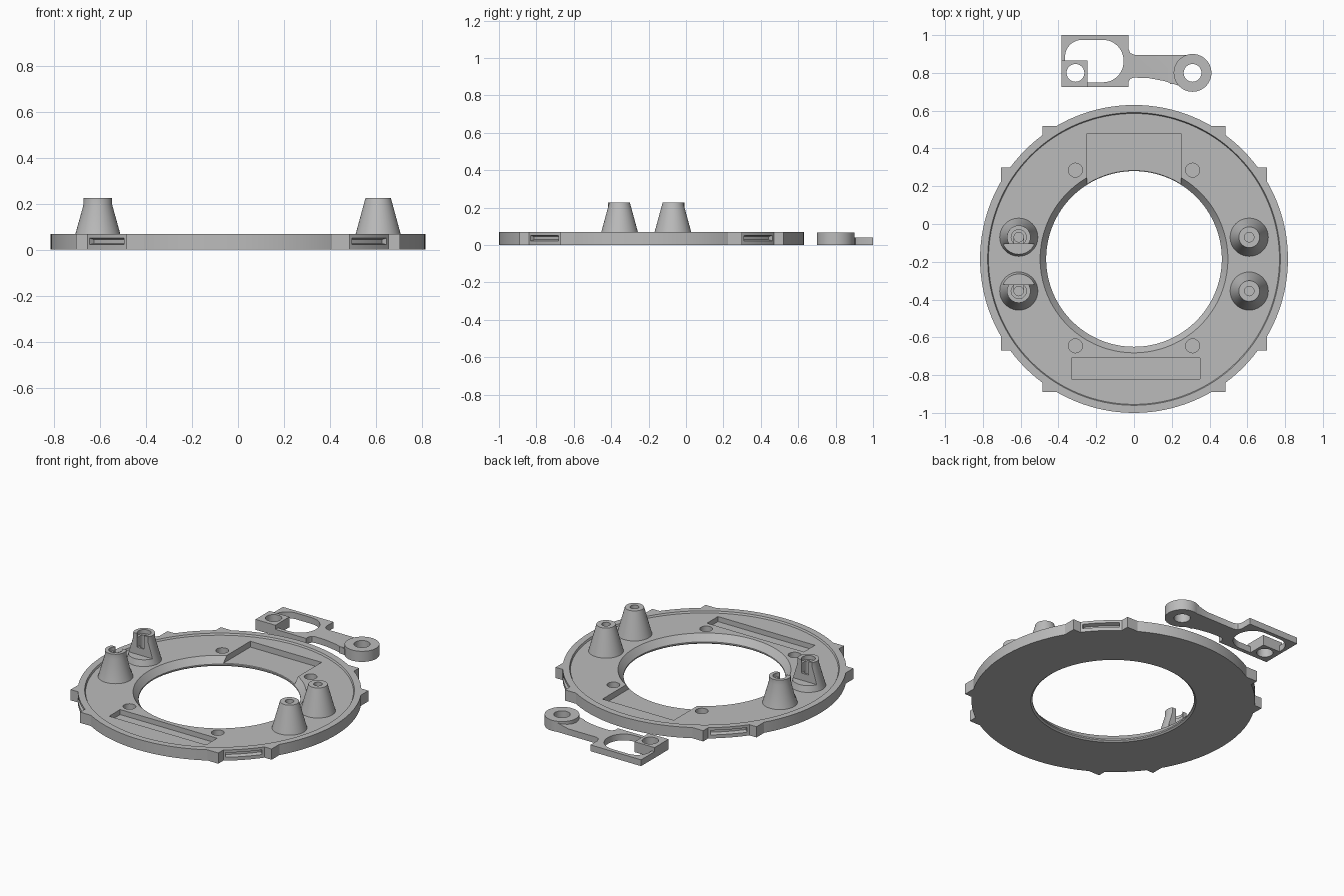
import bpy, bmesh
from math import cos, sin, pi, radians
from mathutils import Matrix

if "Cube" in bpy.data.objects:
    bpy.data.objects.remove(bpy.data.objects["Cube"], do_unlink=True)

grey = bpy.data.materials.new("plain grey")
grey.use_nodes = True
grey.diffuse_color = (0.5, 0.5, 0.5, 1)
grey.node_tree.nodes["Principled BSDF"].inputs["Base Color"].default_value = (0.5, 0.5, 0.5, 1)

CY = -0.185      # ring centre along y
TOP = 0.068      # rim height
DECK = 0.057     # recessed deck height


def finish(bm, name):
    bmesh.ops.recalc_face_normals(bm, faces=bm.faces)
    mesh = bpy.data.meshes.new(name)
    bm.to_mesh(mesh)
    bm.free()
    mesh.materials.append(grey)
    ob = bpy.data.objects.new(name, mesh)
    bpy.context.collection.objects.link(ob)
    return ob


def revolve(name, profile, centre, start=0, end=360, steps=128):
    """Sweep a closed (radius, z) profile about a vertical axis."""
    bm = bmesh.new()
    full = end - start == 360
    rings = []
    for i in range(steps if full else steps + 1):
        a = radians(start + (end - start) * i / steps)
        rings.append([bm.verts.new((centre[0] + r * cos(a), centre[1] + r * sin(a), z))
                      for r, z in profile])
    n = len(profile)
    for i in range(steps):
        p, q = rings[i], rings[(i + 1) % len(rings)]
        for j in range(n):
            k = (j + 1) % n
            bm.faces.new((p[j], q[j], q[k], p[k]))
    if not full:
        bm.faces.new(rings[0])
        bm.faces.new(rings[-1])
    return finish(bm, name)


def prism(name, points, z0, z1):
    bm = bmesh.new()
    face = bm.faces.new([bm.verts.new((x, y, z0)) for x, y in points])
    new = bmesh.ops.extrude_face_region(bm, geom=[face])["geom"]
    bmesh.ops.translate(bm, verts=[v for v in new if isinstance(v, bmesh.types.BMVert)],
                        vec=(0, 0, z1 - z0))
    return finish(bm, name)


def box(name, x0, x1, y0, y1, z0, z1):
    return prism(name, [(x0, y0), (x1, y0), (x1, y1), (x0, y1)], z0, z1)


def cone(name, x, y, r0, r1, z0, z1, sides=40):
    bm = bmesh.new()
    bmesh.ops.create_cone(bm, cap_ends=True, segments=sides, radius1=r0, radius2=r1,
                          depth=z1 - z0, matrix=Matrix.Translation((x, y, (z0 + z1) / 2)))
    return finish(bm, name)


def arc(x, y, r, start, end, steps=12):
    return [(x + r * cos(radians(start + (end - start) * i / steps)),
             y + r * sin(radians(start + (end - start) * i / steps))) for i in range(steps + 1)]


def combine(ob, others, operation="DIFFERENCE"):
    """Apply booleans one after another and discard the helpers."""
    for other in others:
        mod = ob.modifiers.new("cut", "BOOLEAN")
        mod.operation, mod.solver, mod.object = operation, "EXACT", other
        graph = bpy.context.evaluated_depsgraph_get()
        mesh = bpy.data.meshes.new_from_object(ob.evaluated_get(graph))
        ob.modifiers.clear()
        ob.data = mesh
        bpy.data.objects.remove(other, do_unlink=True)


def smooth(ob, angle=30):
    ob.data.polygons.foreach_set("use_smooth", [True] * len(ob.data.polygons))
    ob.data.set_sharp_from_angle(angle=radians(angle))


# Base ring with raised rim and sloping bore
ring = revolve("base_ring", [(0.475, 0), (0.815, 0), (0.815, TOP), (0.775, TOP), (0.77, DECK),
                             (0.497, DECK), (0.465, 0.016), (0.465, 0.008)], (0, CY))
cutters = [box("back_pocket", -0.25, 0.25, 0.1, 0.48, 0.02, 0.2),
           box("front_slot", -0.33, 0.35, -0.82, -0.71, 0.025, 0.2)]
for x in (-0.31, 0.31):
    for y in (-0.645, 0.285):
        cutters.append(cone("blind_hole", x, y, 0.037, 0.037, 0.015, 0.2, 32))
# Grip grooves on the four diagonals
groove = [(0.79, 0.028), (0.79, 0.044), (0.84, 0.058), (0.84, 0.016)]
for diagonal in (45, 135, 225, 315):
    cutters.append(revolve("grip_groove", groove, (0, CY), diagonal - 7.5, diagonal + 7.5, 12))
combine(ring, cutters)
smooth(ring)

# Square stop lugs at both ends of each groove
for sx, side in ((1, "left"), (-1, "right")):
    for sy, end in ((1, "back"), (-1, "front")):
        corner = [(0.40, 0.705), (0.485, 0.705), (0.485, 0.645)]
        for swap, kind in ((False, "inner"), (True, "outer")):
            pts = [(b, a) if swap else (a, b) for a, b in corner]
            prism(f"{end}_{side}_{kind}_lug", [(sx * a, CY + sy * b) for a, b in pts], 0, TOP)

# Tapered posts: plain on the left, notched hooks on the right
for y, inward, end in ((-0.07, -1, "back"), (-0.355, 1, "front")):
    post = cone(f"{end}_left_post", 0.61, y, 0.103, 0.055, 0.05, 0.226)
    combine(post, [cone("bore", 0.61, y, 0.025, 0.025, 0.1, 0.3)])
    smooth(post)

    x = -0.61
    hook = revolve(f"{end}_right_hook_post",
                   [(0.025, 0.05), (0.103, 0.05), (0.0625, 0.195), (0.0625, 0.226),
                    (0.04, 0.226), (0.04, 0.2), (0.025, 0.2)], (x, y), steps=40)
    y0, y1 = sorted((y + inward * 0.035, y + inward * 0.2))
    s0, s1 = sorted((y, y + inward * 0.2))
    combine(hook, [box("notch", x - 0.2, x + 0.2, y0, y1, 0.095, 0.3),
                   box("throat", x - 0.025, x + 0.025, s0, s1, 0.14, 0.3)])
    smooth(hook)

# Separate lever: frame plate and curved arm
outline = [(-0.385, 0.725), (-0.03, 0.725), (-0.03, 0.75), (-0.02, 0.768), (0, 0.775),
           (0.08, 0.772), (0.16, 0.757), (0.235, 0.733), (0.31, 0.8), (0.31, 0.895),
           (0.005, 0.895), (-0.02, 0.905), (-0.03, 0.93), (-0.03, 1), (-0.385, 1)]
lever = prism("lever", outline, 0, 0.04)
window = ([(-0.365, 0.75)] + arc(-0.165, 0.86, 0.11, -90, 0) + arc(-0.165, 0.865, 0.11, 0, 90)
          + arc(-0.275, 0.885, 0.09, 90, 180))
combine(lever, [prism("window", window, -0.1, 0.2)])
# Raised corner pad, ramp and round end
ramp = box("ramp", 0.19, 0.31, 0.74, 0.895, 0, 0.066)
for v in ramp.data.vertices:
    if v.co.x < 0.2 and v.co.z > 0.05:
        v.co.z = 0.038
combine(lever, [box("corner_pad", -0.385, -0.245, 0.725, 0.865, 0, 0.066),
                ramp, cone("round_end", 0.31, 0.8, 0.1, 0.1, 0, 0.067, 48)], "UNION")
combine(lever, [cone("eye", x, 0.8, 0.047, 0.047, -0.1, 0.2) for x in (-0.31, 0.31)])
smooth(lever)
